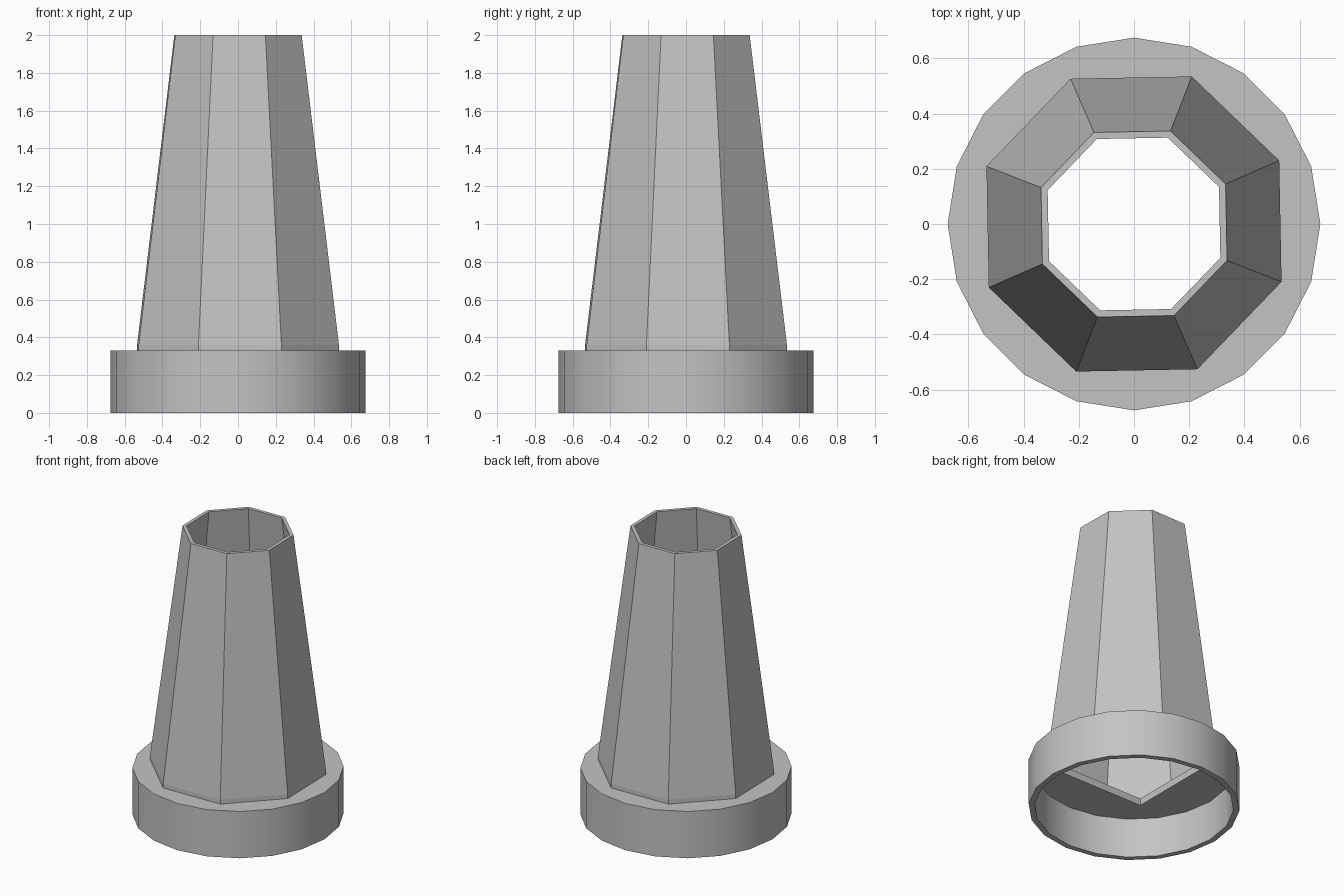
import bpy, bmesh, math

default = bpy.data.objects.get("Cube")
if default:
    bpy.data.objects.remove(default, do_unlink=True)

grey = bpy.data.materials.new("plain grey")
grey.use_nodes = True
colour = (0.55, 0.55, 0.55, 1)
grey.diffuse_color = colour
grey.node_tree.nodes["Principled BSDF"].inputs["Base Color"].default_value = colour


def lathe(name, profile, sides, start, closed=False):
    """Turn a (radius, height) profile; a closed one makes a tube, an open one is capped."""
    bm = bmesh.new()
    rings = []
    for r, z in profile:
        angles = [start + math.tau * i / sides for i in range(sides)]
        rings.append([bm.verts.new((r * math.cos(a), r * math.sin(a), z)) for a in angles])
    pairs = list(zip(rings, rings[1:]))
    if closed:
        pairs.append((rings[-1], rings[0]))
    else:
        bm.faces.new(rings[0])
        bm.faces.new(rings[-1])
    for low, high in pairs:
        for i in range(sides):
            j = (i + 1) % sides
            bm.faces.new((low[i], low[j], high[j], high[i]))
    bmesh.ops.recalc_face_normals(bm, faces=bm.faces)
    mesh = bpy.data.meshes.new(name)
    bm.to_mesh(mesh)
    bm.free()
    obj = bpy.data.objects.new(name, mesh)
    mesh.materials.append(grey)
    bpy.context.collection.objects.link(obj)
    return obj


# Collar: a 20-sided cap, hollow below, with a square opening in its plate
collar = lathe("base_collar", [(0.675, 0), (0.675, 0.33)], 20, 0)
hollow = lathe("collar_hollow_cutter", [(0.637, -0.2), (0.637, 0.28)], 20, 0)
opening = lathe("square_opening_cutter", [(0.46, 0.1), (0.46, 0.5)], 4, math.pi / 4)
for cutter in (hollow, opening):
    cut = collar.modifiers.new(cutter.name, "BOOLEAN")
    cut.operation = "DIFFERENCE"
    cut.solver = "EXACT"
    cut.object = cutter
bpy.context.view_layer.objects.active = collar
collar.select_set(True)
for cut in list(collar.modifiers):
    bpy.ops.object.modifier_apply(modifier=cut.name)
for cutter in (hollow, opening):
    bpy.data.objects.remove(cutter, do_unlink=True)
bpy.ops.object.shade_smooth_by_angle(angle=math.radians(30))

# Tapered tube: eight flat sides, slightly twisted, open at both ends
lathe("tapered_tube",
      [(0.574, 0.33), (0.574, 0.36), (0.362, 2), (0.336, 2), (0.546, 0.36), (0.546, 0.33)],
      8, math.radians(23.6), closed=True)
